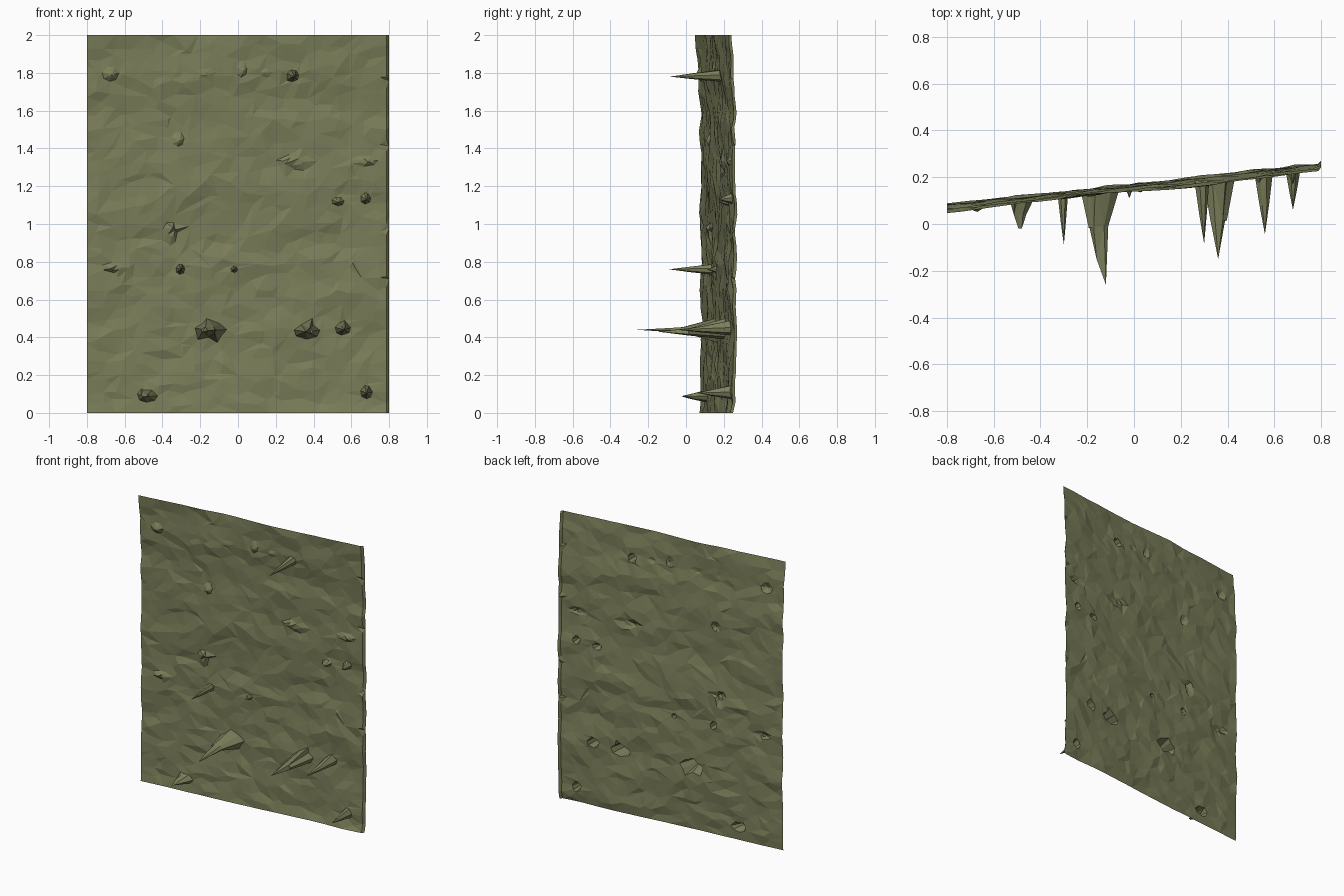
import bpy, bmesh, math, random
from mathutils import Vector, noise
from mathutils.geometry import delaunay_2d_cdt

if "Cube" in bpy.data.objects:
    bpy.data.objects.remove(bpy.data.objects["Cube"])

random.seed(7)

# gentle vertical profile of the sheet: (z, y offset)
PROFILE = [(0, -.012), (.2, .0), (.4, .003), (.6, -.001), (.85, .004), (1.0, .002),
           (1.2, -.007), (1.6, -.003), (1.8, -.016), (2.0, -.027)]

# spikes: base centre x, z, half width, half height, tips (x, z, y)
SPIKES = [
    (-.145, .44, .085, .040, [(-.16, .435, -.15), (-.12, .44, -.26)]),
    (.365, .43, .070, .040, [(.36, .43, -.15)]),
    (.555, .445, .042, .034, [(.56, .44, -.045)]),
    (-.48, .09, .055, .034, [(-.495, .085, -.018), (-.48, .09, -.02)]),
    (-.305, .76, .024, .028, [(-.30, .76, -.09)]),
    (-.02, .76, .018, .018, [(-.02, .76, .11)]),
    (.29, 1.785, .032, .032, [(.30, 1.78, -.085)]),
    (.68, .11, .032, .036, [(.68, .105, .06)]),
    (.675, 1.135, .028, .030, [(.68, 1.13, .17)]),
    (.53, 1.12, .034, .024, [(.535, 1.115, .175)]),
    (-.675, 1.795, .045, .040, [(-.67, 1.79, .052)]),
    (-.32, 1.45, .035, .040, [(-.31, 1.44, .105)]),
    (-.36, .95, .040, .065, [(-.345, .98, .105)]),
    (-.34, 1.80, .045, .030, [(-.33, 1.80, .105)]),
    (-.17, 1.80, .055, .024, [(-.18, 1.79, .118)]),
    (.02, 1.82, .028, .045, [(.03, 1.81, .135)]),
    (.15, 1.80, .030, .025, [(.14, 1.80, .155)]),
    (.67, 1.335, .075, .030, [(.69, 1.33, .215)]),
    (.31, 1.33, .11, .040, [(.28, 1.33, .172)]),
    (-.65, .77, .075, .028, [(-.67, .765, .07)]),
]


def base_y(x, z):
    """Height of the rough sheet: slanted plane, profile, strata noise."""
    off = 0
    for (z0, a), (z1, b) in zip(PROFILE, PROFILE[1:]):
        if z0 <= z <= z1:
            off = a + (b - a) * (z - z0) / (z1 - z0)
    y = .165 + .108 * x + off
    y += .014 * noise.noise(Vector((x * 2.2, 3.1, z * 7)))
    y += .008 * noise.noise(Vector((x * 6, 9.7, z * 17)))
    if x > .795:
        y += .014
    return y


def near_spike(x, z):
    return any(((x - s[0]) / (s[2] * 1.2)) ** 2 + ((z - s[1]) / (s[3] * 1.2)) ** 2 < 1
               for s in SPIKES)


pts = []                      # (x, z, y)

# scattered rough points, exact along the four borders
NX, NZ = 20, 36
for i in range(NX + 1):
    for j in range(NZ + 1):
        x, z = -.8 + 1.6 * i / NX, 2 * j / NZ
        if 0 < i < NX:
            x += random.uniform(-.036, .036)
        if 0 < j < NZ:
            z += random.uniform(-.024, .024)
        if not near_spike(x, z):
            border = i in (0, NX) or j in (0, NZ)
            pts.append((x, z, base_y(x, z) + (0 if border else random.uniform(-.005, .005))))

# narrow lip along the right border
for j in range(NZ + 1):
    z = 2 * j / NZ
    pts.append((.787, z, base_y(.787, z)))

# spikes: base ring, inner ring part way out, then the tips
for cx, cz, rx, rz, tips in SPIKES:
    tx, tz, ty = tips[0]
    for k in range(7):
        a = math.tau * (k + .3 * random.random()) / 7
        x, z = cx + rx * math.cos(a), cz + rz * math.sin(a)
        y = base_y(x, z)
        pts.append((x, z, y))
        pts.append((tx + (x - tx) * .5, tz + (z - tz) * .5, ty + (y - ty) * .46))
    pts.extend(tips)

# triangulate in the front plane, then lift to depth
verts, _, faces, orig, _, _ = delaunay_2d_cdt(
    [Vector((p[0], p[1])) for p in pts], [], [], 0, 1e-5)
bm = bmesh.new()
bv = [bm.verts.new((v.x, pts[o[0]][2], v.y)) for v, o in zip(verts, orig)]
for f in faces:
    face = bm.faces.new([bv[i] for i in f])
    face.normal_update()
bmesh.ops.delete(bm, geom=[f for f in bm.faces if f.calc_area() < 1e-7], context='FACES')
for f in bm.faces:
    f.normal_update()
    if f.normal.y > 0:
        f.normal_flip()
me = bpy.data.meshes.new("rough_wall_sheet")
bm.to_mesh(me)
bm.free()

wall = bpy.data.objects.new("rough_wall_sheet", me)
bpy.context.collection.objects.link(wall)
mat = bpy.data.materials.new("olive_green")
mat.diffuse_color = (.205, .215, .105, 1)
mat.use_nodes = True
mat.node_tree.nodes["Principled BSDF"].inputs["Base Color"].default_value = mat.diffuse_color
me.materials.append(mat)
